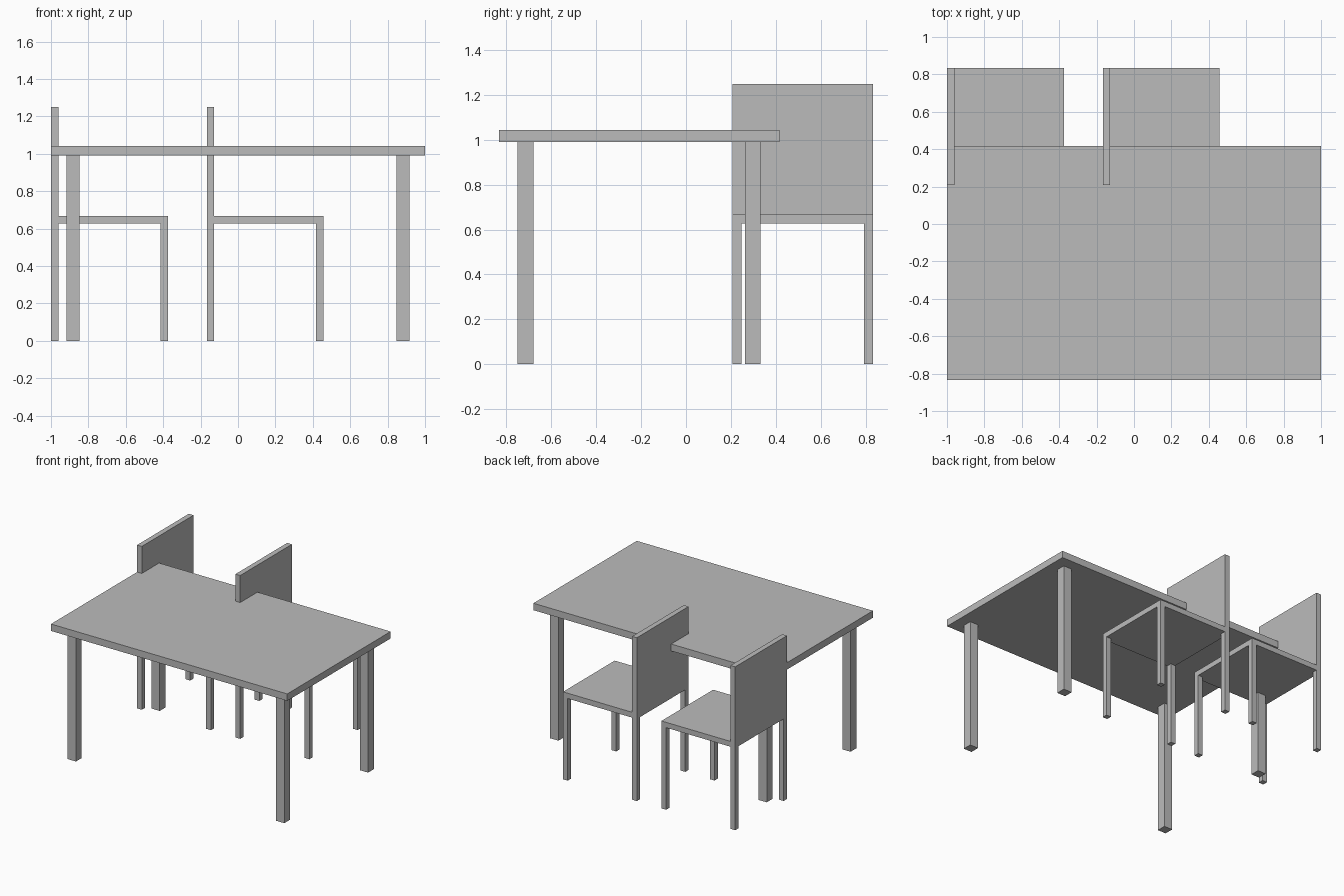
import bpy
import bmesh
from mathutils import Vector

if "Cube" in bpy.data.objects:
    bpy.data.objects.remove(bpy.data.objects["Cube"])

grey = bpy.data.materials.new("plain grey")
grey.diffuse_color = (0.5, 0.5, 0.5, 1.0)
grey.use_nodes = True
grey.node_tree.nodes["Principled BSDF"].inputs["Base Color"].default_value = grey.diffuse_color


def box(name, low, high):
    """Axis-aligned box between two opposite corners."""
    low, high = Vector(low), Vector(high)
    bm = bmesh.new()
    bmesh.ops.create_cube(bm, size=1.0)
    bmesh.ops.scale(bm, vec=high - low, verts=bm.verts)
    mesh = bpy.data.meshes.new(name)
    bm.to_mesh(mesh)
    bm.free()
    mesh.materials.append(grey)
    obj = bpy.data.objects.new(name, mesh)
    obj.location = (low + high) / 2
    bpy.context.collection.objects.link(obj)
    return obj


def four_legs(name, x0, x1, y0, y1, width, height):
    """Square legs in the corners of a rectangle."""
    for x in (x0, x1 - width):
        for y in (y0, y1 - width):
            box(name, (x, y, 0), (x + width, y + width, height))


# Table: slab top on inset legs
TOP_Z = 0.99
box("table_top", (-1, -0.833, TOP_Z), (1, 0.417, 1.043))
four_legs("table_leg", -0.917, 0.917, -0.75, 0.333, 0.07, TOP_Z)

# Two chairs facing along the table, backs on their left edge
SIZE, THICK = 0.625, 0.04
SEAT_Z, SEAT_TOP, BACK_TOP = 0.628, 0.669, 1.25
Y0 = 0.208
for x in (-1.0, -0.167):
    box("chair_seat", (x, Y0, SEAT_Z), (x + SIZE, Y0 + SIZE, SEAT_TOP))
    box("chair_back", (x, Y0, SEAT_TOP), (x + THICK, Y0 + SIZE, BACK_TOP))
    four_legs("chair_leg", x, x + SIZE, Y0, Y0 + SIZE, THICK, SEAT_Z)
